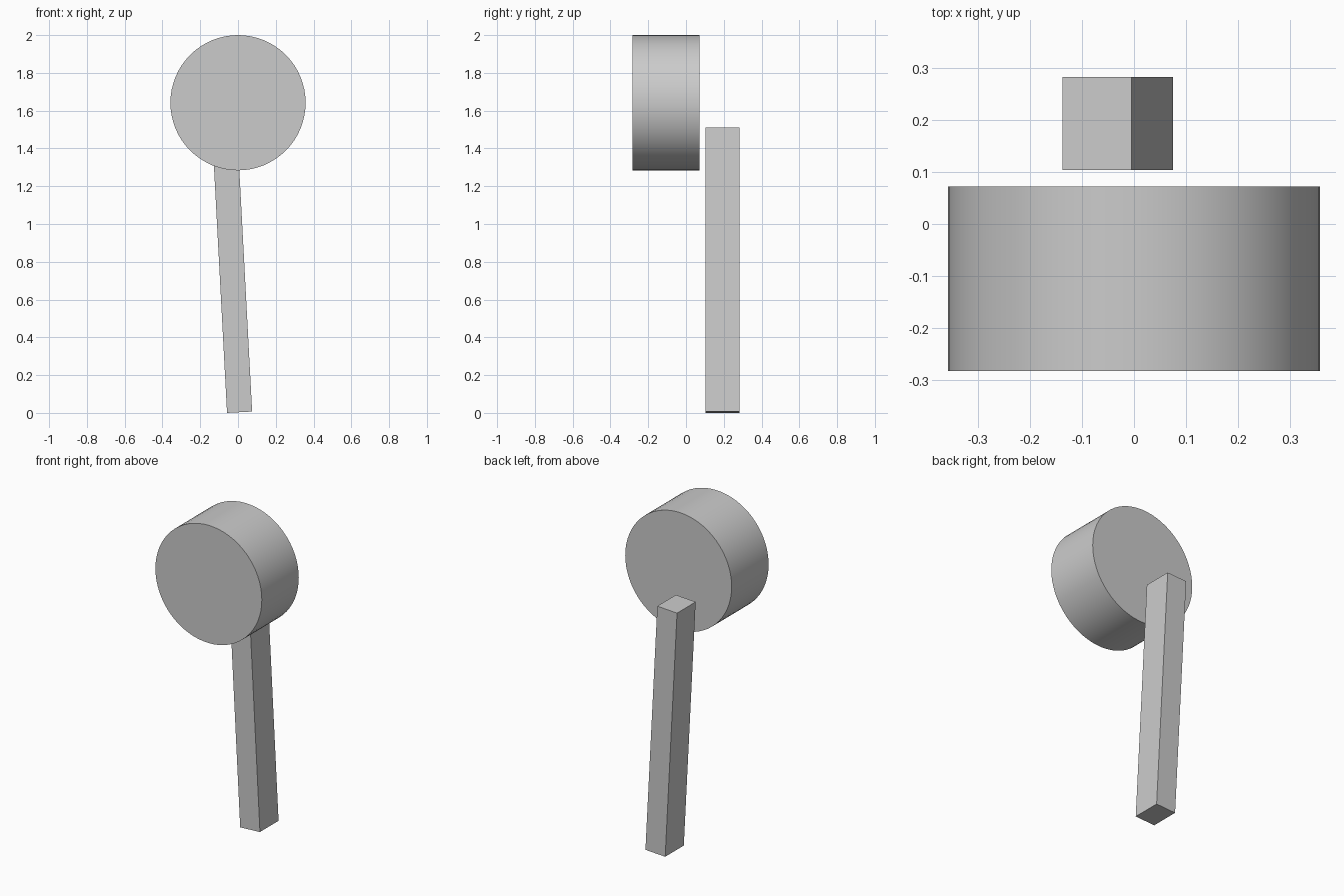
import bpy
import math

cube = bpy.data.objects.get("Cube")
if cube:
    bpy.data.objects.remove(cube, do_unlink=True)

grey = bpy.data.materials.new("plain grey")
grey.use_nodes = True
grey.diffuse_color = (0.6, 0.6, 0.6, 1)
grey.node_tree.nodes["Principled BSDF"].inputs["Base Color"].default_value = (0.6, 0.6, 0.6, 1)


def finish(name):
    obj = bpy.context.object
    obj.name = name
    obj.data.name = name
    obj.data.materials.append(grey)
    return obj


# Round head: a drum with its axis running front to back
bpy.ops.mesh.primitive_cylinder_add(
    vertices=64, radius=0.358, depth=0.355,
    location=(0, -0.105, 1.642), rotation=(math.pi / 2, 0, 0))
finish("round_head")
bpy.ops.object.shade_smooth_by_angle(angle=math.radians(30))

# Handle: a straight bar behind the head, leaning slightly to one side
bpy.ops.mesh.primitive_cube_add(
    size=1, location=(-0.0315, 0.1935, 0.755), rotation=(0, -0.053, 0))
handle = finish("handle")
handle.scale = (0.133, 0.179, 1.505)
